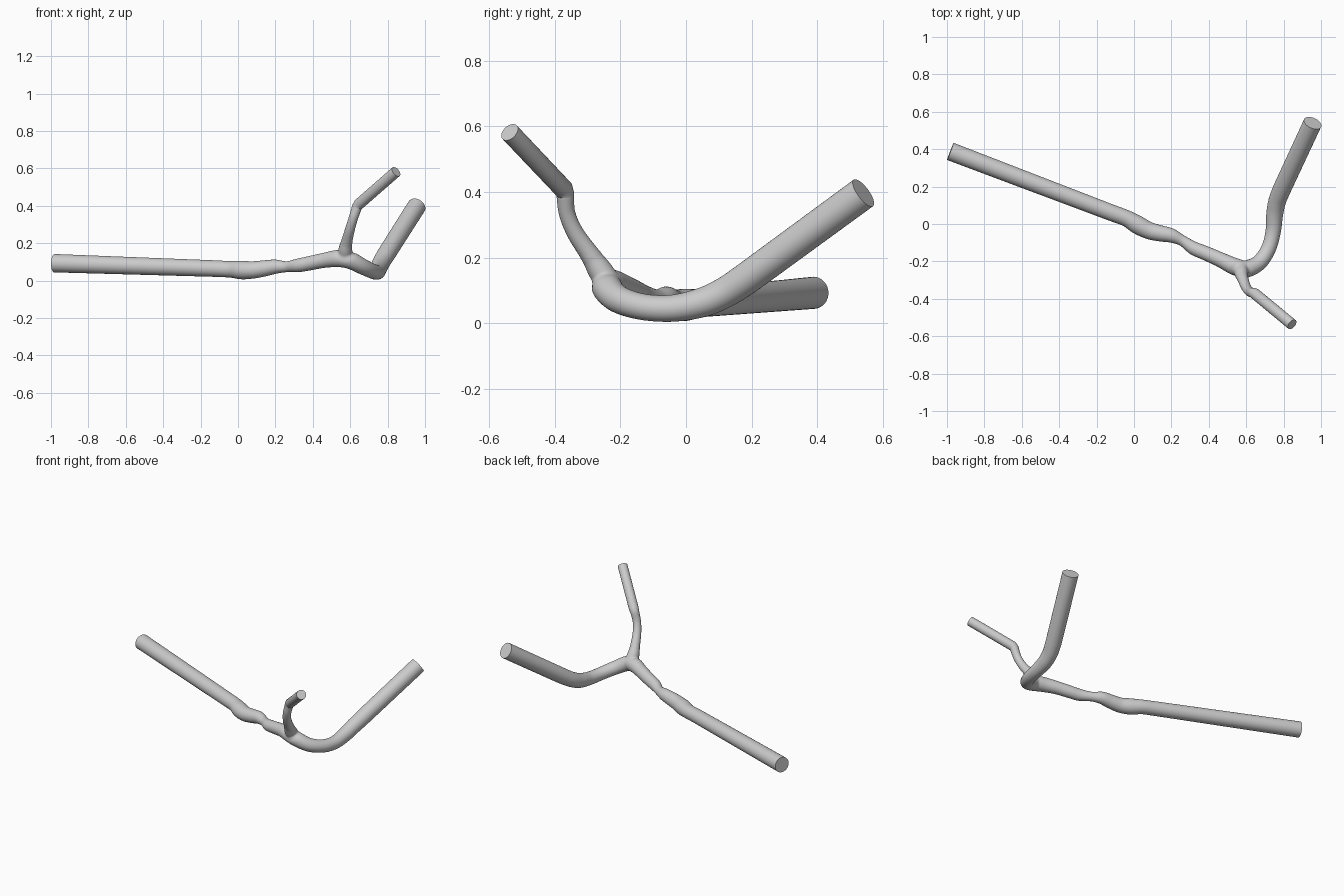
import bpy
import bmesh
import math
from mathutils import Vector

cube = bpy.data.objects.get("Cube")
if cube:
    bpy.data.objects.remove(cube, do_unlink=True)

grey = bpy.data.materials.new("light grey")
grey.use_nodes = True
colour = (0.6, 0.6, 0.6, 1)
grey.diffuse_color = colour
grey.node_tree.nodes["Principled BSDF"].inputs["Base Color"].default_value = colour


def spline(points, steps):
    """Smooth path through (x, y, z, radius) points."""
    pts = [Vector(p) for p in points]
    pts = [pts[0] * 2 - pts[1]] + pts + [pts[-1] * 2 - pts[-2]]
    path = []
    for a, b, c, d in zip(pts, pts[1:], pts[2:], pts[3:]):
        for i in range(steps):
            t = i / steps
            path.append((b * 2 + (c - a) * t + (a * 2 - b * 5 + c * 4 - d) * t ** 2
                         + (b * 3 - a - c * 3 + d) * t ** 3) / 2)
    return path + [pts[-2]]


def tube(name, path, sides=36):
    """Closed tube of varying radius, with a frame carried along the path."""
    bm = bmesh.new()
    centres = [p.to_3d() for p in path]
    last = len(path) - 1
    side = Vector((0, 0, 1))
    rings = []
    for i, (p, c) in enumerate(zip(path, centres)):
        ahead = (centres[min(i + 1, last)] - c).normalized()
        behind = (c - centres[max(i - 1, 0)]).normalized()
        tangent = (ahead + behind).normalized()
        side = (side - tangent * side.dot(tangent)).normalized()
        other = tangent.cross(side)
        angles = [math.tau * k / sides for k in range(sides)]
        rings.append([bm.verts.new(c + (side * math.cos(a) + other * math.sin(a)) * p.w)
                      for a in angles])
    for low, high in zip(rings, rings[1:]):
        for k in range(sides):
            n = (k + 1) % sides
            bm.faces.new((low[k], low[n], high[n], high[k]))
    bm.faces.new(rings[0][::-1])
    bm.faces.new(rings[-1])
    bmesh.ops.recalc_face_normals(bm, faces=bm.faces)
    mesh = bpy.data.meshes.new(name)
    bm.to_mesh(mesh)
    bm.free()
    mesh.materials.append(grey)
    obj = bpy.data.objects.new(name, mesh)
    bpy.context.collection.objects.link(obj)
    return obj


# Main vessel: straight inlet, lumpy middle, bend and straight outlet
middle = [
    (-.12, .06, .064, .044), (-.04, .03, .06, .044), (.02, -.005, .056, .049),
    (.08, -.035, .057, .046), (.14, -.05, .065, .043), (.2, -.062, .074, .038),
    (.26, -.09, .074, .029), (.32, -.13, .081, .036), (.38, -.155, .092, .038),
    (.46, -.19, .108, .04), (.54, -.228, .118, .046), (.6, -.24, .108, .046),
    (.67, -.205, .073, .042), (.72, -.13, .05, .04), (.744, -.04, .046, .041),
    (.752, .05, .064, .045), (.765, .12, .095, .047), (.79, .185, .137, .049),
]
inlet = Vector((-.982, .388, .093, .049))
outlet = Vector((.955, .54, .397, .05))
main = tube("main_vessel", [inlet] + spline(middle, 10) + [outlet])

# Side branch: curved neck, then a sharp turn into a straight end
neck = [
    (.575, -.235, .12, .04), (.574, -.264, .165, .038), (.582, -.293, .21, .03),
    (.599, -.337, .275, .026), (.617, -.362, .335, .025), (.637, -.368, .395, .027),
]
turn = Vector((.648, -.374, .41, .03))
tip = Vector((.845, -.537, .582, .03))
branch = tube("side_branch", spline(neck, 10) + [turn, tip])

# Weld the branch to the main vessel
bpy.context.view_layer.objects.active = main
union = main.modifiers.new("weld", "BOOLEAN")
union.operation = "UNION"
union.solver = "EXACT"
union.object = branch
bpy.ops.object.modifier_apply(modifier=union.name)
bpy.data.objects.remove(branch, do_unlink=True)
main.name = "branching_vessel"

# Soften the crotch where the two meet
bm = bmesh.new()
bm.from_mesh(main.data)
joint = Vector((.575, -.262, .158))
near = [v for v in bm.verts if (v.co - joint).length < .058]
for _ in range(8):
    bmesh.ops.smooth_vert(bm, verts=near, factor=.5,
                          use_axis_x=True, use_axis_y=True, use_axis_z=True)
bm.to_mesh(main.data)
bm.free()

for obj in bpy.context.selected_objects:
    obj.select_set(False)
main.select_set(True)
bpy.ops.object.shade_smooth_by_angle(angle=math.radians(40))
